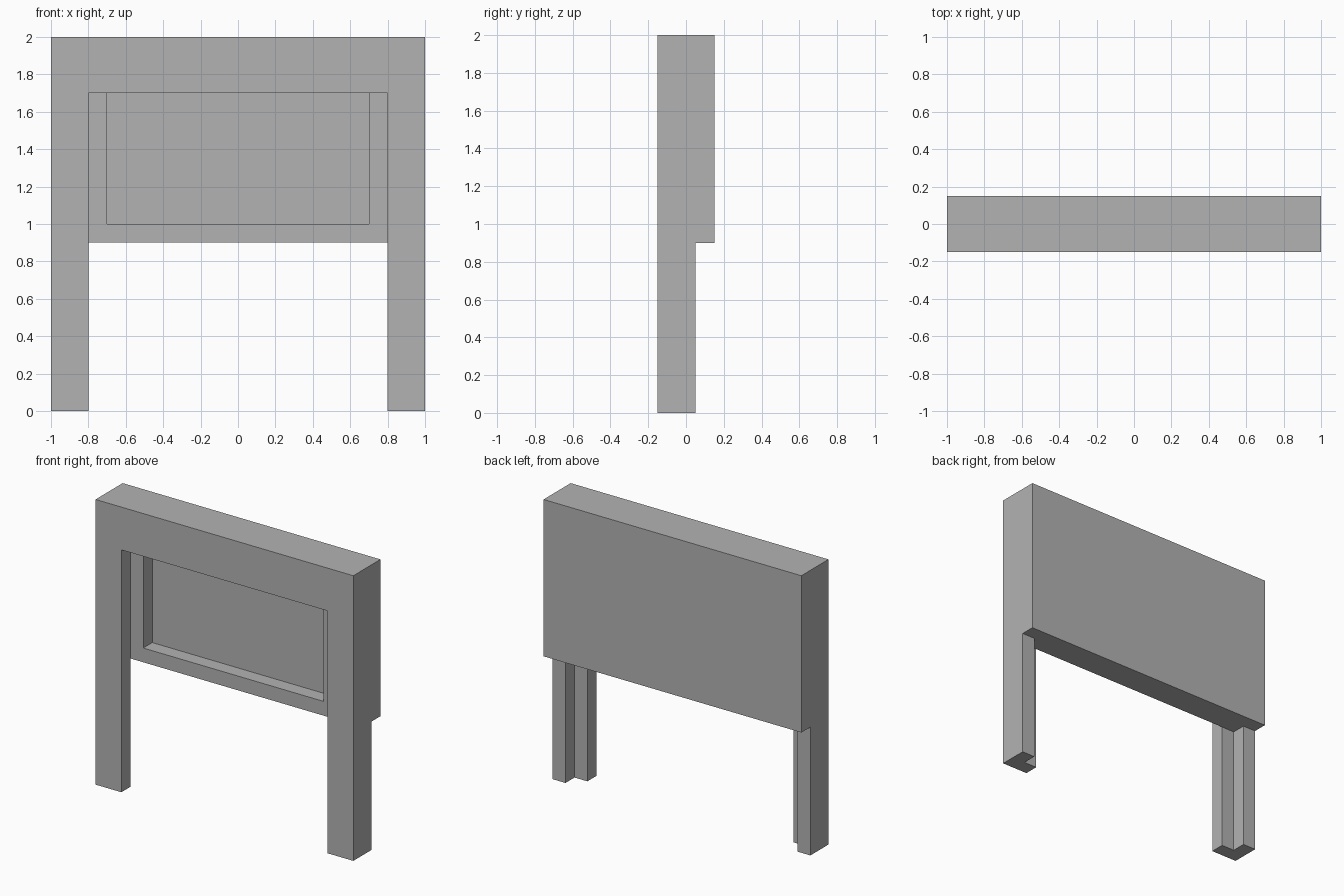
import bpy

cube = bpy.data.objects.get("Cube")
if cube:
    bpy.data.objects.remove(cube, do_unlink=True)

grey = bpy.data.materials.new("plain_grey")
grey.use_nodes = True
colour = (0.45, 0.45, 0.45, 1)
grey.diffuse_color = colour
grey.node_tree.nodes["Principled BSDF"].inputs["Base Color"].default_value = colour


def box(name, half_width, y, z):
    """Box centred on x, spanning the given y and z ranges."""
    bpy.ops.mesh.primitive_cube_add(
        size=1, location=(0, sum(y) / 2, sum(z) / 2))
    obj = bpy.context.object
    obj.name = name
    obj.scale = (2 * half_width, y[1] - y[0], z[1] - z[0])
    bpy.ops.object.transform_apply(location=True, rotation=False, scale=True)
    obj.data.materials.append(grey)
    return obj


def carve(body, name, half_width, y, z):
    """Cut a box out of the body and discard the cutter."""
    cutter = box(name, half_width, y, z)
    cutter.hide_render = True
    cut = body.modifiers.new(name, "BOOLEAN")
    cut.operation = "DIFFERENCE"
    cut.solver = "EXACT"
    cut.object = cutter
    bpy.context.view_layer.objects.active = body
    bpy.ops.object.modifier_apply(modifier=name)
    bpy.data.objects.remove(cutter, do_unlink=True)


OUT = 0.3      # cutter overshoot beyond the body's front and back
LOW = -0.1     # cutter overshoot below the feet
PANEL = 0.9    # underside of the panel

# Solid block that becomes the framed panel on two legs
board = box("framed_panel_with_legs", 1, (-0.15, 0.15), (0, 2))

# Gap between the legs, then the setback behind them
carve(board, "leg_gap", 0.8, (-OUT, OUT), (LOW, PANEL))
carve(board, "leg_setback", 1.1, (0.05, OUT), (LOW, PANEL))

# Inner rear notch that gives each leg its L section
carve(board, "leg_notch", 0.9, (-0.05, OUT), (LOW, PANEL))

# Front opening and the deeper recess inside it
carve(board, "front_opening", 0.8, (-OUT, -0.05), (LOW, 1.7))
carve(board, "panel_recess", 0.7, (-OUT, 0.05), (1, 1.7))
